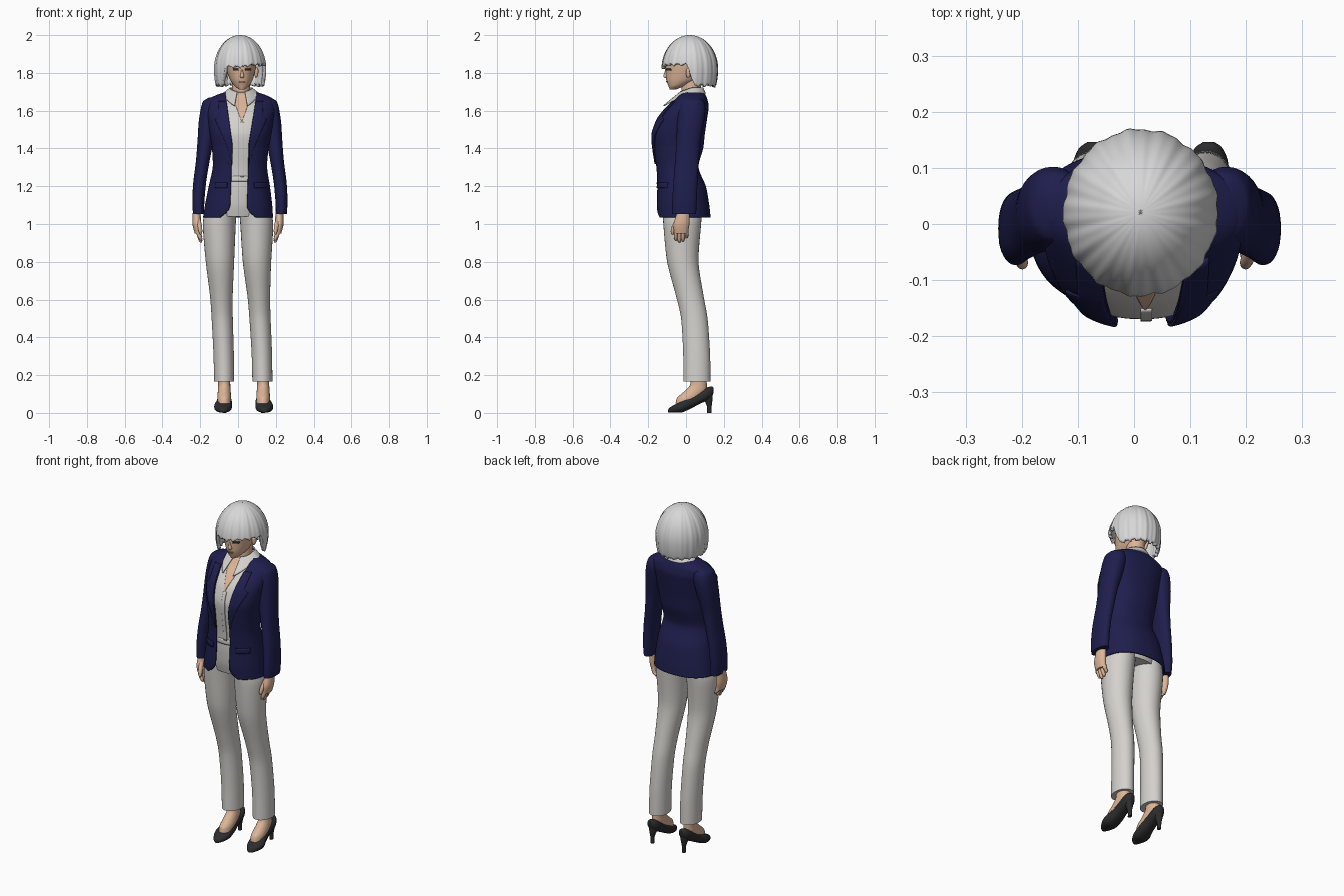
import bpy, bmesh
from math import sin, cos, pi, radians, asin

cube = bpy.data.objects.get("Cube")
if cube:
    bpy.data.objects.remove(cube, do_unlink=True)


def material(name, colour, roughness=0.7):
    mat = bpy.data.materials.new(name)
    mat.use_nodes = True
    mat.diffuse_color = (*colour, 1)
    shader = mat.node_tree.nodes["Principled BSDF"]
    shader.inputs["Base Color"].default_value = (*colour, 1)
    shader.inputs["Roughness"].default_value = roughness
    return mat


HAIR = material("silver hair", (0.68, 0.68, 0.68))
CLOTH = material("pale cloth", (0.66, 0.64, 0.61))
NAVY = material("navy wool", (0.013, 0.013, 0.075))
SKIN = material("skin", (0.72, 0.46, 0.31))
BLACK = material("black leather", (0.025, 0.025, 0.027))
LIP = material("lips", (0.5, 0.22, 0.17))


def grid(name, rows, mat, closed=False, cap=False, thick=0.0):
    """Skin a stack of point rows, ordered bottom to top."""
    bm = bmesh.new()
    rings = [[bm.verts.new(p) for p in row] for row in rows]
    count = len(rings[0])
    for low, high in zip(rings, rings[1:]):
        for j in range(count if closed else count - 1):
            k = (j + 1) % count
            bm.faces.new((low[j], low[k], high[k], high[j]))
    if cap:
        bm.faces.new(rings[0][::-1])
        bm.faces.new(rings[-1])
        bmesh.ops.recalc_face_normals(bm, faces=bm.faces)
    mesh = bpy.data.meshes.new(name)
    bm.to_mesh(mesh)
    bm.free()
    mesh.materials.append(mat)
    mesh.shade_smooth()
    mesh.set_sharp_from_angle(angle=radians(50))
    obj = bpy.data.objects.new(name, mesh)
    bpy.context.collection.objects.link(obj)
    if thick:
        solid = obj.modifiers.new("thickness", "SOLIDIFY")
        solid.thickness = thick
        solid.offset = -1
    return obj


def sample(keys, steps=6):
    """Smooth curve through section keys (position, centre, centre, radius, radius)."""
    out = []
    last = len(keys) - 1
    for i in range(last):
        before, a, b, after = keys[max(i - 1, 0)], keys[i], keys[i + 1], keys[min(i + 2, last)]
        for s in range(steps):
            t = s / steps
            h = t * t * (3 - 2 * t)
            m0, m1 = t * (1 - t) ** 2 * 0.4, t * t * (t - 1) * 0.4
            out.append([p + (q - p) * h + (q - o) * m0 + (r - p) * m1
                        for o, p, q, r in zip(before, a, b, after)])
    return out + [list(keys[-1])]


def power(v, e):
    return abs(v) ** e * (1 if v >= 0 else -1)


def ring(section, angles, n=2.0):
    z, cx, cy, rx, ry = section
    return [(cx + rx * power(sin(a), 2 / n), cy - ry * power(cos(a), 2 / n), z) for a in angles]


def turn(count):
    return [2 * pi * j / count for j in range(count)]


def loft(name, keys, mat, n=2.0, sides=32, along_y=False, steps=6):
    rows = [ring(s, turn(sides), n) for s in sample(keys, steps)]
    if along_y:
        rows = [[(x, z, y) for x, y, z in row] for row in rows]
    return grid(name, rows, mat, closed=True, cap=True)


def front_y(sections, x, z, n):
    """Front surface of a lofted body at a given x and z."""
    z = min(max(z, sections[0][0]), sections[-1][0])
    for a, b in zip(sections, sections[1:]):
        if z <= b[0]:
            t = (z - a[0]) / max(b[0] - a[0], 1e-6)
            _, cx, cy, rx, ry = [p + (q - p) * t for p, q in zip(a, b)]
            d = min(abs((x - cx) / rx), 1)
            return cy - ry * (1 - d ** n) ** (1 / n)


def patch(name, sections, n, bottom, top, left, right, mat, lift, rows=24, cols=8):
    """Thin plate laid on the front of a body, between two x edges that depend on z."""
    points = []
    for i in range(rows + 1):
        z = bottom + (top - bottom) * i / rows
        xs = [left(z) + (right(z) - left(z)) * j / cols for j in range(cols + 1)]
        points.append([(x, front_y(sections, x, z, n) - lift, z) for x in xs])
    return grid(name, points, mat, thick=0.006)


# Jacket body, open down the front
BODY = 2.3
MID = 0.015
torso = sample([
    (1.035, 0, -.012, .185, .142), (1.1, .003, -.017, .178, .14), (1.2, .007, -.025, .162, .13),
    (1.3, .01, -.047, .144, .113), (1.4, .012, -.042, .15, .133), (1.48, .014, -.04, .163, .14),
    (1.56, .015, -.02, .175, .132), (1.62, .016, .008, .18, .112), (1.66, .016, .025, .172, .088),
    (1.685, .016, .03, .125, .072), (1.7, .016, .033, .078, .06)])


def opening(z):
    rounded = 0.05 * (max(0, 1.1 - z) / 0.065) ** 2
    return 0.045 + rounded + 0.035 * max(0, z - 1.42) / 0.25


jacket_rows = []
for s in torso:
    start = asin(min(0.93, opening(s[0]) / s[3]) ** (BODY / 2))
    jacket_rows.append(ring(s, [start + (2 * pi - 2 * start) * j / 64 for j in range(65)], BODY))
grid("jacket_body", jacket_rows, NAVY, thick=0.008)

# Shirt, bare neckline and neck
shirt = [[z, cx, cy, rx * .92, ry * .92] for z, cx, cy, rx, ry in torso if z >= 1.24]
grid("shirt", [ring(s, turn(48), BODY) for s in shirt], CLOTH, closed=True, cap=True)
patch("neckline", shirt, BODY, 1.54, 1.695, lambda z: .02 - (z - 1.54) * .36,
      lambda z: .02 + (z - 1.54) * .36, SKIN, .004)
patch("shirt_placket", shirt, BODY, 1.25, 1.54, lambda z: .012, lambda z: .032, CLOTH, .004)
loft("neck", [(1.6, .016, .03, .05, .05), (1.68, .016, .025, .048, .05),
              (1.8, .016, .035, .048, .055)], SKIN)

# Shirt collar with two front points
collar_rows = []
for i in range(7):
    t = i / 6
    row = []
    for j in range(61):
        a = radians(20 + 320 * j / 60)
        f = max(0, cos(a))
        reach = .075 + .09 * f
        x = .10 * (1 - t) + .06 * t
        y = reach * (1 - t) + .062 * t
        z = (1.69 - .07 * f * f) * (1 - t) + (1.722 - .02 * f) * t
        row.append((.016 + x * sin(a), .03 - y * cos(a), z))
    collar_rows.append(row)
grid("shirt_collar", collar_rows, CLOTH, thick=0.006)

# Lapels and pocket flaps
def lapel_edge(z):
    t = (z - 1.32) / 0.33
    return opening(z) + (0.075 * t / 0.72 if t < 0.72 else 0.05 - 0.03 * (t - 0.72))


for side, label in ((1, "left"), (-1, "right")):
    edges = [lambda z: MID + side * opening(z), lambda z: MID + side * lapel_edge(z)]
    if side < 0:
        edges.reverse()
    patch(label + "_lapel", torso, BODY, 1.32, 1.65, *edges, NAVY, .007)
    pocket = MID + side * .105
    patch(label + "_pocket_flap", torso, BODY, 1.19, 1.22, lambda z: pocket - .032,
          lambda z: pocket + .032, NAVY, .007, rows=3)
button_y = front_y(torso, -.045, 1.325, BODY)
loft("jacket_button", [(button_y - .008, -.045, 1.325, .008, .008),
                       (button_y + .004, -.045, 1.325, .008, .008)], BLACK, sides=16, along_y=True)

# Trouser hips
loft("trouser_hips", [(1.04, 0, -.018, .15, .1), (1.1, .002, -.02, .165, .112),
                      (1.18, .006, -.022, .15, .117), (1.255, .01, -.037, .128, .102)], CLOTH)
hips = sample([(1.2, .008, -.025, .146, .115), (1.255, .01, -.037, .128, .102)])
patch("waistband", hips, 2, 1.225, 1.255, lambda z: -.06, lambda z: .08, CLOTH, .01, rows=3)

# Limbs, built once and mirrored by side
for side, label in ((1, "left"), (-1, "right")):
    def place(keys, shift=0.0):
        return [(z, side * half + shift, cy, rx, ry) for z, half, cy, rx, ry in keys]

    def leg_shift(keys):
        return [(z, side * half + .028 * max(0, min(1, (.85 - z) / .6)), cy, rx, ry)
                for z, half, cy, rx, ry in keys]

    loft(label + "_trouser_leg", leg_shift([
        (.165, .101, .058, .053, .072), (.32, .101, .056, .054, .071), (.5, .1, .044, .056, .07),
        (.62, .099, .02, .06, .073), (.8, .098, -.017, .075, .083), (1.0, .099, -.02, .087, .1),
        (1.1, .085, -.018, .08, .106)]), CLOTH)
    loft(label + "_sleeve", place([
        (1.052, .219, -.01, .029, .063), (1.12, .22, -.008, .032, .065), (1.22, .213, -.003, .034, .064),
        (1.33, .197, .005, .036, .063), (1.43, .183, .012, .042, .063), (1.54, .166, .024, .052, .071),
        (1.61, .154, .03, .053, .072), (1.65, .148, .032, .046, .06),
        (1.67, .14, .033, .022, .03)], .01), NAVY, n=2.2)

    # Hand with four fingers and a thumb
    loft(label + "_palm", place([
        (.95, .212, -.026, .017, .036), (1.0, .218, -.024, .023, .042),
        (1.07, .219, -.012, .02, .032)]), SKIN, sides=20)
    for i, finger in enumerate(("index", "middle", "ring", "little")):
        y, tip = -.054 + .019 * i, (.912, .902, .908, .925)[i]
        loft(f"{label}_{finger}_finger", place([
            (tip, .196, y, .004, .004), (tip + .012, .199, y, .01, .0095),
            (.945, .207, y, .012, .01), (.98, .214, y, .012, .01)]), SKIN, sides=12, steps=3)
    loft(label + "_thumb", place([
        (.945, .198, -.072, .004, .005), (.96, .199, -.07, .01, .011),
        (.99, .203, -.06, .012, .014), (1.03, .212, -.035, .012, .016)]), SKIN, sides=12, steps=3)

    # Foot and court shoe
    mid = .03 + side * .103
    loft(label + "_foot", [(.05, mid, -.01, .034, .045), (.08, mid, .015, .036, .062),
                           (.115, mid, .05, .034, .058), (.15, mid, .066, .032, .044),
                           (.21, mid - .004, .066, .036, .042)], SKIN)
    toe = mid + side * .006
    loft(label + "_shoe", [
        (-.094, toe, .011, .008, .008), (-.082, toe, .016, .024, .015), (-.05, toe, .025, .042, .024),
        (-.02, toe, .034, .047, .031), (.02, mid, .053, .041, .033), (.06, mid, .074, .036, .033),
        (.11, mid, .1, .035, .034), (.135, mid, .113, .025, .027), (.146, mid, .12, .01, .014)],
        BLACK, n=2.3, along_y=True)
    loft(label + "_shoe_heel", [(0, mid, .123, .01, .012), (.035, mid, .123, .011, .013),
                                (.07, mid, .118, .02, .022), (.1, mid, .112, .028, .03)], BLACK, sides=20)

# Head and face
head = sample([
    (1.712, .02, -.07, .014, .016), (1.73, .02, -.05, .038, .043), (1.76, .018, -.02, .058, .084),
    (1.8, .016, 0, .072, .108), (1.85, .015, .01, .082, .118), (1.91, .014, .015, .082, .115),
    (1.96, .013, .018, .05, .07)])
grid("head", [ring(s, turn(40), 2) for s in head], SKIN, closed=True, cap=True)
loft("nose", [(1.772, .022, -.1, .007, .012), (1.782, .022, -.104, .011, .016),
              (1.805, .021, -.1, .007, .013), (1.83, .02, -.098, .005, .008)], SKIN, sides=16)
for x, label in ((.054, "left"), (-.012, "right")):
    patch(label + "_eye", head, 2, 1.812, 1.822, lambda z: x - .015, lambda z: x + .015, BLACK, .003, rows=2)
patch("mouth", head, 2, 1.75, 1.757, lambda z: .005, lambda z: .037, LIP, .003, rows=3)
for x, label in ((.096, "left"), (-.066, "right")):
    loft(label + "_ear", [(1.775, x, .012, .004, .006), (1.79, x, .014, .01, .014),
                          (1.815, x, .02, .012, .02), (1.83, x, .022, .005, .01)], SKIN, sides=16)


# Bobbed hair with a fringe, longer at the back and the right temple
def ramp(v, low, high):
    t = max(0, min(1, (v - low) / (high - low)))
    return t * t * (3 - 2 * t)


def hem(degrees):
    face = 1 - ramp(degrees, 82, 102) if degrees > 0 else 1 - ramp(-degrees, 32, 48)
    fringe = 1.822 + .012 * ramp(degrees, 0, 35)
    jag = .011 * abs(sin(radians(degrees * 10))) + .006 * abs(sin(radians(degrees * 23)))
    return 1.722 + (fringe - 1.722) * face + jag


hair_rows = []
for i in range(31):
    row = []
    for j in range(180):
        degrees = j * 2 - 180
        a = radians(degrees)
        low = hem(degrees)
        z = low + (2 - low) * sin(i / 30 * pi / 2)
        u = (z - 1.82) / .18
        r = (max(0, 1 - u * u)) ** .5 if u > 0 else 1 - .3 * u * u
        r *= 1 + .012 * sin(13 * a + 5 * z) + .007 * sin(29 * a)
        row.append((.012 + .138 * r * sin(a), .02 - .149 * r * cos(a), z))
    hair_rows.append(row)
grid("hair", hair_rows, HAIR, closed=True, thick=0.018)
